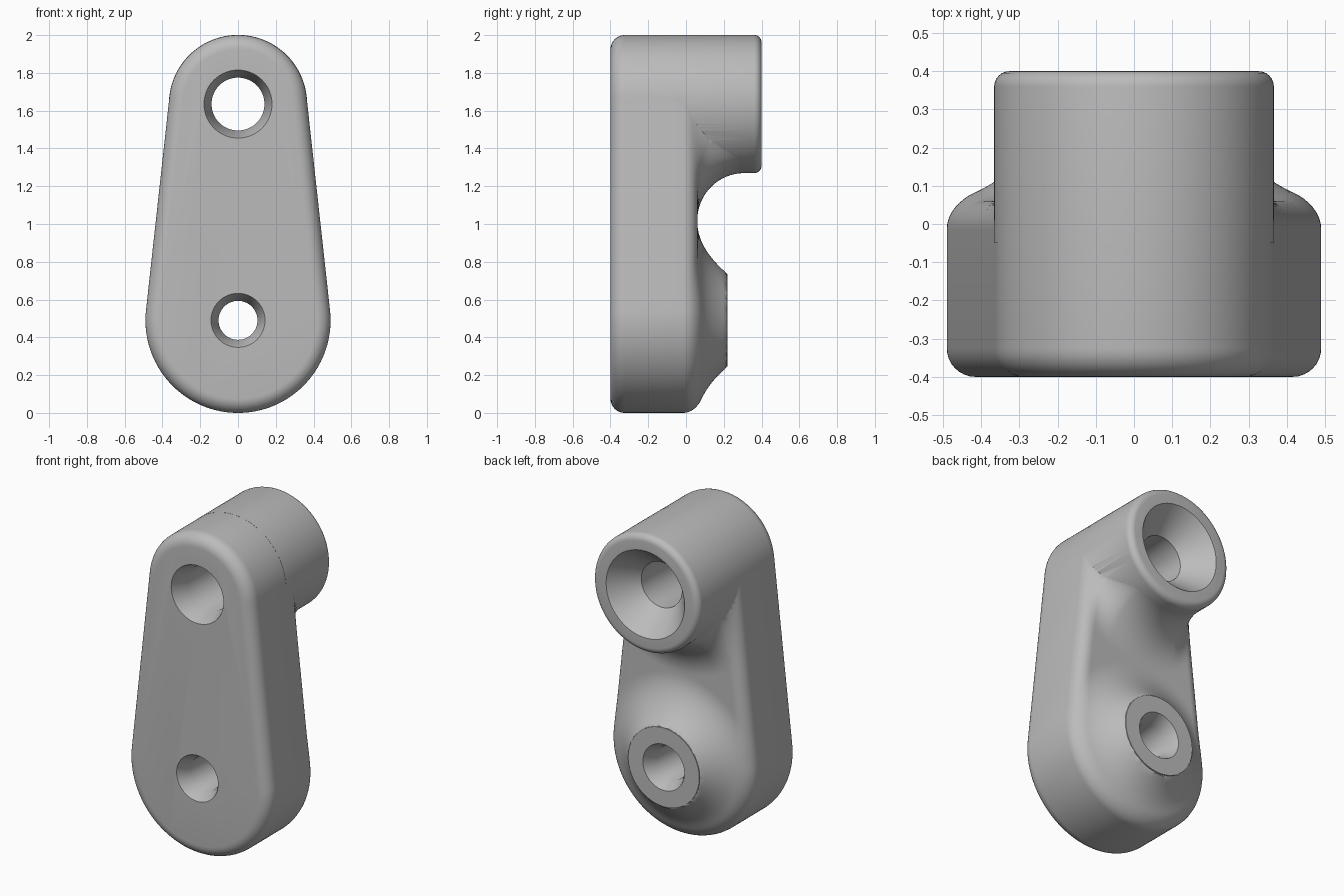
import bpy, bmesh, math
from mathutils import Vector

if "Cube" in bpy.data.objects:
    bpy.data.objects.remove(bpy.data.objects["Cube"])

# Main dimensions
LOW, HIGH = Vector((0, 0.49)), Vector((0, 1.635))
R_LOW, R_HIGH = 0.49, 0.365
SPAN = HIGH.y - LOW.y
TILT = math.asin((R_LOW - R_HIGH) / SPAN)
FRONT, BACK, RIM = -0.4, 0.06, 0.075
BOSS_R, FILLET = 0.245, 0.25

grey = bpy.data.materials.new("cast_grey")
grey.use_nodes = True
grey.diffuse_color = (0.5, 0.5, 0.5, 1)
grey.node_tree.nodes["Principled BSDF"].inputs["Base Color"].default_value = (0.5, 0.5, 0.5, 1)


def outline(inset):
    """Tapered capsule outline, shrunk by inset."""
    pts = []

    def arc(centre, radius, start, end, n):
        for i in range(n + 1):
            a = start + (end - start) * i / n
            pts.append(centre + Vector((math.cos(a), math.sin(a))) * radius)

    def side(n):
        begin, end = pts[-1], pts_end
        for i in range(1, n):
            pts.append(begin.lerp(end, i / n))

    flip = math.pi - TILT
    arc(HIGH, R_HIGH - inset, TILT, flip, 64)
    pts_end = LOW + Vector((math.cos(flip), math.sin(flip))) * (R_LOW - inset)
    side(40)
    arc(LOW, R_LOW - inset, flip, 2 * math.pi + TILT, 88)
    pts_end = pts[0]
    side(40)
    return pts


def edge_distance(p):
    x, z = abs(p.x), p.y - LOW.y
    along = z * math.cos(TILT) - x * math.sin(TILT)
    if along < 0:
        return R_LOW - (p - LOW).length
    if along > SPAN * math.cos(TILT):
        return R_HIGH - (p - HIGH).length
    return R_LOW - x * math.cos(TILT) - z * math.sin(TILT)


def back_height(p):
    """Depth of the back skin: flared lower boss, fillet under the upper boss, round rim."""
    d = max(0, edge_distance(p))
    r = (p - LOW).length
    flare = 0.16 * max(0, (0.52 - r) / 0.275) ** 2 if r > BOSS_R else 0.155
    gap = min(FILLET, max(0, (p - HIGH).length - R_HIGH))
    rise = FILLET - math.sqrt(max(0, FILLET ** 2 - (FILLET - gap) ** 2))
    s = min(1, d / 0.2)
    rise *= s * s * (3 - 2 * s)
    e = max(0, RIM - d)
    return BACK + flare + rise - (RIM - math.sqrt(max(0, RIM ** 2 - e * e)))


def finish(name, bm):
    bmesh.ops.recalc_face_normals(bm, faces=bm.faces)
    mesh = bpy.data.meshes.new(name)
    bm.to_mesh(mesh)
    bm.free()
    mesh.materials.append(grey)
    ob = bpy.data.objects.new(name, mesh)
    bpy.context.collection.objects.link(ob)
    return ob


def skin(name, rings, tip=None):
    """Bridge rings of points; cap the first flat and the last flat or to a tip."""
    bm = bmesh.new()
    loops = [[bm.verts.new(p) for p in ring] for ring in rings]
    n = len(loops[0])
    for a, b in zip(loops, loops[1:]):
        for i in range(n):
            j = (i + 1) % n
            bm.faces.new((a[i], a[j], b[j], b[i]))
    bm.faces.new(loops[0])
    if tip:
        v = bm.verts.new(tip)
        for i in range(n):
            bm.faces.new((loops[-1][i], loops[-1][(i + 1) % n], v))
    else:
        bm.faces.new(loops[-1])
    return finish(name, bm)


def lathe(name, centre, profile, n=96):
    """Turn (radius, y) points around an axis along y."""
    rings = []
    for r, y in profile:
        rings.append([(r * math.cos(2 * math.pi * i / n), y,
                       centre.y + r * math.sin(2 * math.pi * i / n)) for i in range(n)])
    return skin(name, rings)


# Lever body: rounded front edge, straight wall, sculpted back
rings = []
STEPS = 8
for k in range(STEPS + 1):
    a = math.pi / 2 * k / STEPS
    inset, y = RIM * (1 - math.sin(a)), FRONT + RIM * (1 - math.cos(a))
    rings.append([(p.x, y, p.y) for p in outline(inset)])
for k in range(STEPS + 1):
    inset = RIM * (1 - math.cos(math.pi / 2 * k / STEPS))
    rings.append([(p.x, back_height(p), p.y) for p in outline(inset)])
inner = outline(RIM)
COUNT = 80
for k in range(1, COUNT + 1):
    t = 1 - (1 - k / COUNT) ** 1.4
    ring = []
    for p in inner:
        ray = p - HIGH
        far = ray.length
        near = min(R_HIGH, far - 0.005)
        q = HIGH + ray.normalized() * (far + (near - far) * t)
        ring.append((q.x, back_height(q), q.y))
    rings.append(ring)
body = skin("lever_body", rings, tip=(0, 0.1, HIGH.y))

# Upper boss with a rounded back edge
EDGE, R_BOSS = 0.04, R_HIGH + 0.001
profile = [(R_BOSS, -0.05)]
for k in range(7):
    a = math.pi / 2 * k / 6
    profile.append((R_BOSS - EDGE * (1 - math.cos(a)), 0.4 - EDGE * (1 - math.sin(a))))
upper_boss = lathe("upper_boss", HIGH, profile)

# Lower boss pad
lower_boss = lathe("lower_boss", LOW, [(BOSS_R, -0.1), (BOSS_R, 0.22)])

# Bores, flared at both mouths
upper_bore = lathe("upper_bore", HIGH, [(0.216, -0.5), (0.18, -0.4), (0.14, -0.29),
                                        (0.14, 0.24), (0.27, 0.4), (0.351, 0.5)])
lower_bore = lathe("lower_bore", LOW, [(0.193, -0.5), (0.143, -0.4), (0.103, -0.32),
                                       (0.103, 0.14), (0.143, 0.22), (0.393, 0.72)])

# Join the bosses, then cut the bores
bpy.context.view_layer.objects.active = body
for tool, mode in ((upper_boss, "UNION"), (lower_boss, "UNION"),
                   (upper_bore, "DIFFERENCE"), (lower_bore, "DIFFERENCE")):
    mod = body.modifiers.new(tool.name, "BOOLEAN")
    mod.operation, mod.object, mod.solver = mode, tool, "EXACT"
    bpy.ops.object.modifier_apply(modifier=mod.name)
    bpy.data.objects.remove(tool)

bpy.ops.object.select_all(action="DESELECT")
body.select_set(True)
bpy.ops.object.shade_smooth_by_angle(angle=math.radians(35))
